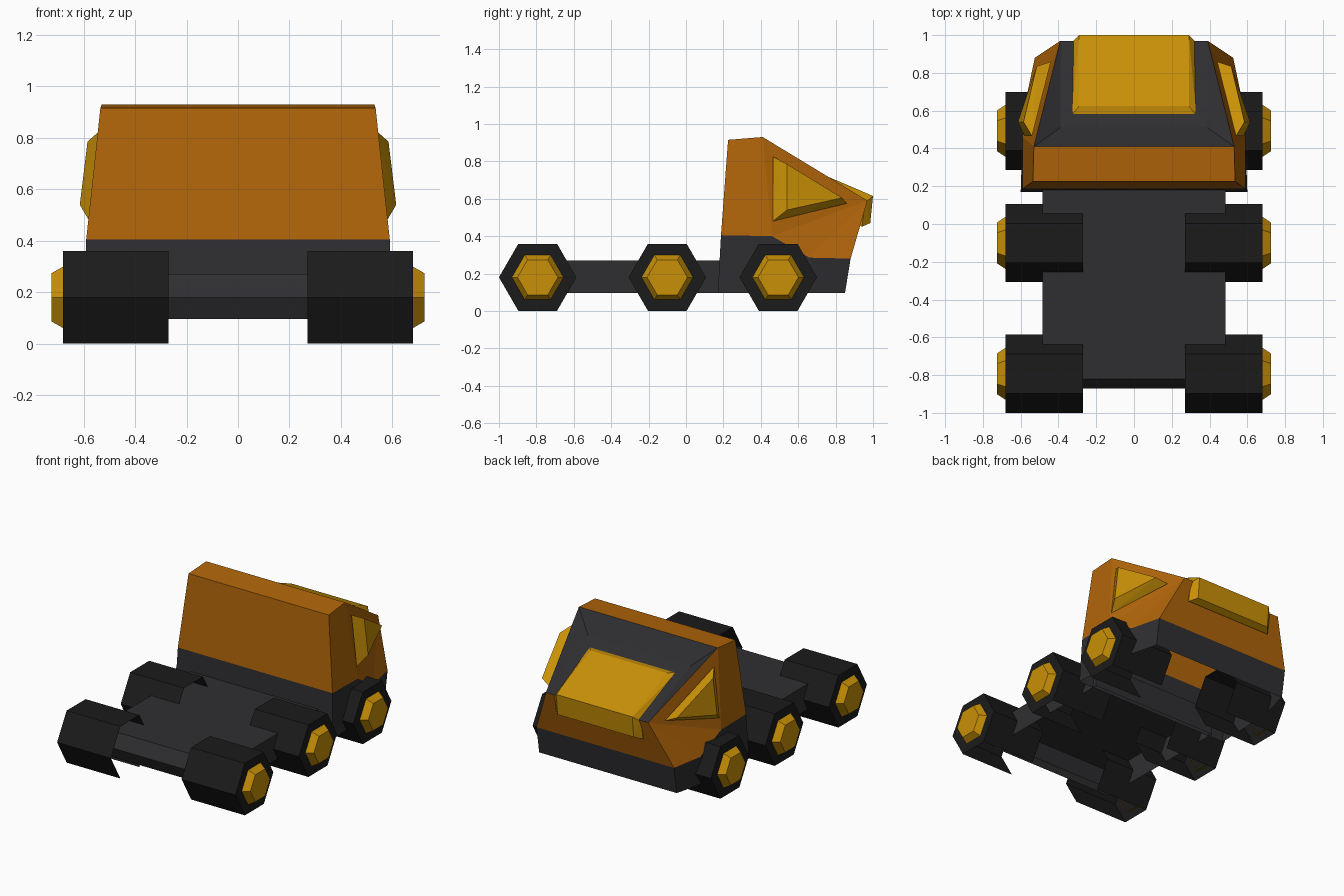
import bpy, bmesh, math

if "Cube" in bpy.data.objects:
    bpy.data.objects.remove(bpy.data.objects["Cube"])


def material(name, rgb):
    m = bpy.data.materials.new(name)
    m.diffuse_color = (*rgb, 1)
    m.use_nodes = True
    m.node_tree.nodes["Principled BSDF"].inputs["Base Color"].default_value = m.diffuse_color
    return m


ORANGE = material("orange_paint", (0.44, 0.13, 0.003))
YELLOW = material("yellow_glass", (0.58, 0.28, 0.002))
DARK = material("dark_frame", (0.028, 0.027, 0.03))
RUBBER = material("black_rubber", (0.011, 0.011, 0.011))


def finish(name, bm, mat):
    bmesh.ops.recalc_face_normals(bm, faces=bm.faces[:])
    me = bpy.data.meshes.new(name)
    bm.to_mesh(me)
    bm.free()
    me.materials.append(mat)
    ob = bpy.data.objects.new(name, me)
    bpy.context.collection.objects.link(ob)
    return ob


def hull(name, pts, mat, open_face=None):
    """Convex solid; faces for which open_face(centre, normal) holds are left out."""
    bm = bmesh.new()
    vs = [bm.verts.new(p) for p in pts]
    bmesh.ops.convex_hull(bm, input=vs)
    loose = [v for v in bm.verts if not v.link_faces]
    bmesh.ops.delete(bm, geom=loose, context='VERTS')
    bmesh.ops.dissolve_limit(bm, angle_limit=0.01, verts=bm.verts[:], edges=bm.edges[:])
    bmesh.ops.recalc_face_normals(bm, faces=bm.faces[:])
    if open_face:
        bm.normal_update()
        gone = [f for f in bm.faces if open_face(f.calc_center_median(), f.normal)]
        bmesh.ops.delete(bm, geom=gone, context='FACES')
    return finish(name, bm, mat)


def mirrored_shell(name, side_faces, cross_strips, mat):
    """Side faces are copied to -x; each strip is an edge spanned across x."""
    bm = bmesh.new()
    flip = lambda p: (-p[0], p[1], p[2])
    for f in side_faces:
        bm.faces.new([bm.verts.new(p) for p in f])
        bm.faces.new([bm.verts.new(flip(p)) for p in reversed(f)])
    for a, b in cross_strips:
        bm.faces.new([bm.verts.new(p) for p in (a, b, flip(b), flip(a))])
    bmesh.ops.remove_doubles(bm, verts=bm.verts[:], dist=0.0005)
    return finish(name, bm, mat)


# Key points on the right half of the cab
back = (0.59, 0.187, 0.405)
mid = (0.59, 0.46, 0.40)
arch = (0.572, 0.66, 0.285)
front = (0.525, 0.88, 0.28)
roof_back = (0.535, 0.225, 0.915)
roof_front = (0.53, 0.41, 0.93)
nose = (0.39, 0.97, 0.59)
inner = (0.39, 0.51, 0.805)
back_low = (0.60, 0.17, 0.095)
mid_low = (0.59, 0.46, 0.095)
arch_low = (0.572, 0.66, 0.095)
front_low = (0.525, 0.85, 0.095)

# Cab: orange upper shell, dark skirt open underneath, recessed windscreen frame
mirrored_shell("cab_upper",
               [(back, roof_back, roof_front, mid), (mid, roof_front, nose),
                (mid, nose, arch), (arch, nose, front)],
               [(back, roof_back), (roof_back, roof_front), (nose, front)], ORANGE)
mirrored_shell("cab_skirt",
               [(back_low, back, mid, mid_low), (mid_low, mid, arch, arch_low),
                (arch_low, arch, front, front_low)],
               [(back_low, back), (front, front_low)], DARK)
mirrored_shell("windscreen_frame", [(roof_front, inner, nose)],
               [(roof_front, inner), (inner, nose)], DARK)

# Windscreen block wrapping over the nose
glass = []
for s in (-1, 1):
    for y, z in ((0.575, 0.77), (0.96, 0.58), (0.94, 0.45)):
        glass.append((s * 0.33, y, z))
    for y, z in ((0.625, 0.775), (1.0, 0.615), (0.985, 0.47)):
        glass.append((s * 0.29, y, z))
hull("windscreen", glass, YELLOW)

# Triangular side windows
for s, side in ((-1, "left"), (1, "right")):
    pts = [(0.54, 0.465, 0.825), (0.58, 0.465, 0.48), (0.44, 0.86, 0.575),
           (0.585, 0.54, 0.785), (0.615, 0.54, 0.54), (0.515, 0.835, 0.605)]
    hull("side_window_" + side, [(s * x, y, z) for x, y, z in pts], YELLOW)

# Flat chassis shell, open underneath, with a pointed rear edge
profile = [(0.2, 0.095), (0.2, 0.27), (-0.82, 0.27), (-0.87, 0.18), (-0.83, 0.095)]
hull("chassis", [(s * 0.485, y, z) for s in (-1, 1) for y, z in profile], DARK,
     lambda c, n: n.z < -0.9)


def hexagon(x, y, r):
    return [(x, y + r * math.cos(math.radians(60 * i)),
             0.18 + r * math.sin(math.radians(60 * i))) for i in range(6)]


# Six hexagonal wheels, open below and inside, with tapered hubs
for s, side in ((-1, "left"), (1, "right")):
    for y, place in ((-0.793, "rear"), (-0.1, "middle"), (0.493, "cab")):
        hull(f"wheel_{place}_{side}",
             hexagon(s * 0.27, y, 0.207) + hexagon(s * 0.68, y, 0.207), RUBBER,
             lambda c, n: n.z < -0.9 or n.x * s < -0.9)
        hull(f"hub_{place}_{side}",
             hexagon(s * 0.67, y, 0.138) + hexagon(s * 0.68, y, 0.138)
             + hexagon(s * 0.725, y, 0.108), YELLOW,
             lambda c, n: n.x * s < -0.9)
